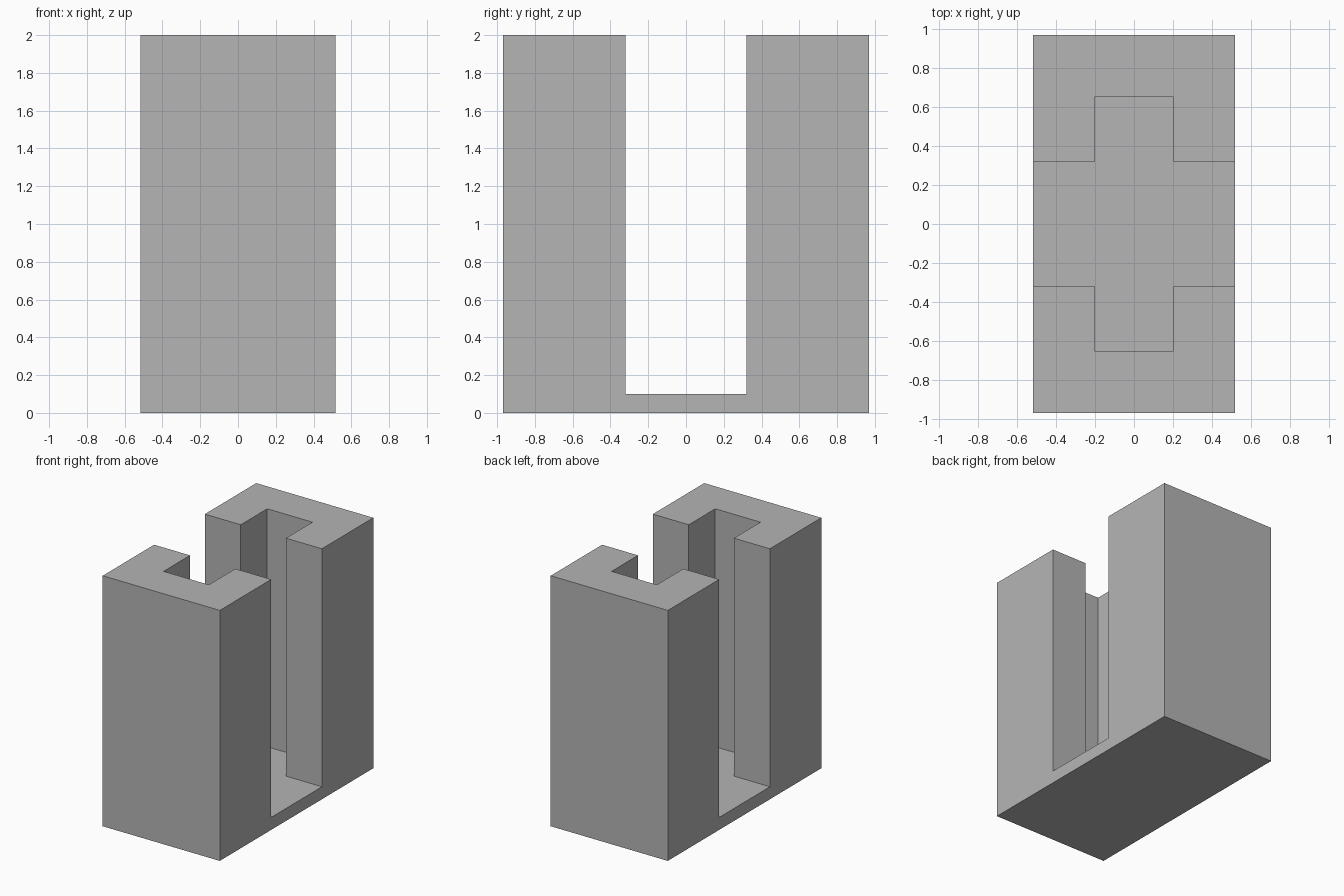
import bpy
import bmesh

cube = bpy.data.objects.get("Cube")
if cube:
    bpy.data.objects.remove(cube, do_unlink=True)

GREY = (0.46, 0.46, 0.46, 1)
grey = bpy.data.materials.new("plain grey")
grey.use_nodes = True
grey.diffuse_color = GREY
grey.node_tree.nodes["Principled BSDF"].inputs["Base Color"].default_value = GREY

HALF_X, HALF_Y, HEIGHT = 0.517, 0.968, 2.0
FLOOR = 0.10                    # top of the base plate
SLOT_Y = 0.32                   # half width of the through slot
GROOVE_X, GROOVE_Y = 0.20, 0.654  # half size of the inner grooves


def add_ring(bm, outline, z):
    return [bm.verts.new((x, y, z)) for x, y in outline]


# One watertight bracket: plate outline, with two C-shaped columns rising from it
bm = bmesh.new()
column = [(-HALF_X, SLOT_Y), (-GROOVE_X, SLOT_Y), (-GROOVE_X, GROOVE_Y),
          (GROOVE_X, GROOVE_Y), (GROOVE_X, SLOT_Y), (HALF_X, SLOT_Y),
          (HALF_X, HALF_Y), (-HALF_X, HALF_Y)]
feet = []
for side in (1, -1):
    outline = [(x * side, y * side) for x, y in column]
    foot, top = add_ring(bm, outline, FLOOR), add_ring(bm, outline, HEIGHT)
    bm.faces.new(top)
    for i in range(len(outline)):
        j = (i + 1) % len(outline)
        bm.faces.new((foot[i], foot[j], top[j], top[i]))
    feet.append(foot)

# Cross-shaped floor between the columns
back, front = feet
bm.faces.new(back[:6] + front[:6])

# Base plate sides and underside
base = add_ring(bm, [(-HALF_X, -HALF_Y), (HALF_X, -HALF_Y),
                     (HALF_X, HALF_Y), (-HALF_X, HALF_Y)], 0)
bm.faces.new(base)
bm.faces.new((base[0], base[1], front[7], front[6]))
bm.faces.new((base[2], base[3], back[7], back[6]))
bm.faces.new((base[1], base[2], back[6], back[5], front[0], front[7]))
bm.faces.new((base[3], base[0], front[6], front[5], back[0], back[7]))
bmesh.ops.recalc_face_normals(bm, faces=bm.faces)

mesh = bpy.data.meshes.new("slotted_bracket")
bm.to_mesh(mesh)
bm.free()
mesh.materials.append(grey)
bracket = bpy.data.objects.new("slotted_bracket", mesh)
bpy.context.collection.objects.link(bracket)
